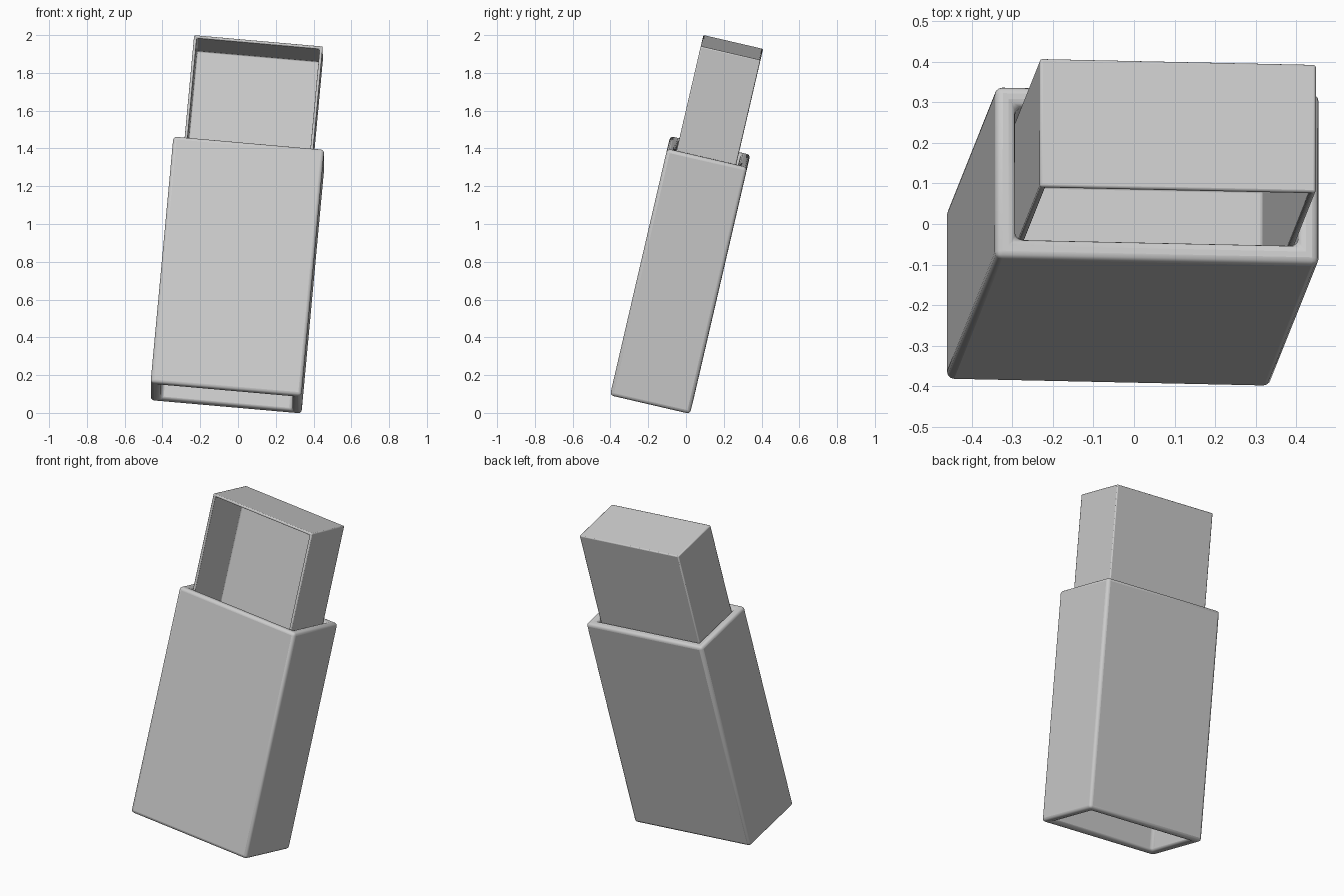
import bpy, bmesh
from mathutils import Vector, Matrix

if "Cube" in bpy.data.objects:
    bpy.data.objects.remove(bpy.data.objects["Cube"])

# Tilted frame shared by both parts: local z runs along the box length
w = Vector((0.090, 0.225, 0.970)).normalized()
u = Vector((0.996, -0.021, -0.086))
u = (u - w * u.dot(w)).normalized()
v = w.cross(u)
frame = Matrix((u, v, w)).transposed().to_4x4()
frame.translation = Vector((-0.003, -0.031, 0.73))


def rect(bm, sx, sy, z):
    return [bm.verts.new((a * sx / 2, b * sy / 2, z))
            for a, b in ((-1, -1), (1, -1), (1, 1), (-1, 1))]


def finish(bm, name, bevel, segments):
    bmesh.ops.recalc_face_normals(bm, faces=bm.faces)
    mesh = bpy.data.meshes.new(name)
    bm.to_mesh(mesh)
    bm.free()
    ob = bpy.data.objects.new(name, mesh)
    bpy.context.collection.objects.link(ob)
    ob.matrix_world = frame
    mod = ob.modifiers.new("soft_edges", 'BEVEL')
    mod.width, mod.segments = bevel, segments
    bpy.ops.object.select_all(action='DESELECT')
    ob.select_set(True)
    bpy.context.view_layer.objects.active = ob
    bpy.ops.object.shade_smooth_by_angle()


# Sleeve: rectangular tube, open at both ends
W, D, L, T = 0.802, 0.435, 1.345, 0.05
bm = bmesh.new()
loops = [rect(bm, W, D, -L / 2), rect(bm, W, D, L / 2),
         rect(bm, W - 2 * T, D - 2 * T, L / 2), rect(bm, W - 2 * T, D - 2 * T, -L / 2)]
for k in range(4):
    a, b = loops[k], loops[(k + 1) % 4]
    for i in range(4):
        j = (i + 1) % 4
        bm.faces.new((a[i], a[j], b[j], b[i]))
finish(bm, "sleeve", 0.018, 3)

# Tray: shallow box open to the front, slid partway out of the sleeve
tw, td, tl, wall, top = 0.684, 0.324, 1.31, 0.022, 1.24
bm = bmesh.new()
bmesh.ops.create_cube(bm, size=1, matrix=Matrix.Translation((0, -0.005, top - tl / 2))
                      @ Matrix.Diagonal((tw, td, tl, 1)))
front = min(bm.faces, key=lambda f: f.calc_center_median().y)
bmesh.ops.inset_region(bm, faces=[front], thickness=wall)
ext = bmesh.ops.extrude_face_region(bm, geom=[front])
moved = [g for g in ext["geom"] if isinstance(g, bmesh.types.BMVert)]
bmesh.ops.translate(bm, verts=moved, vec=(0, td - wall, 0))
if front.is_valid:
    bmesh.ops.delete(bm, geom=[front], context='FACES_ONLY')
finish(bm, "tray", 0.006, 2)
